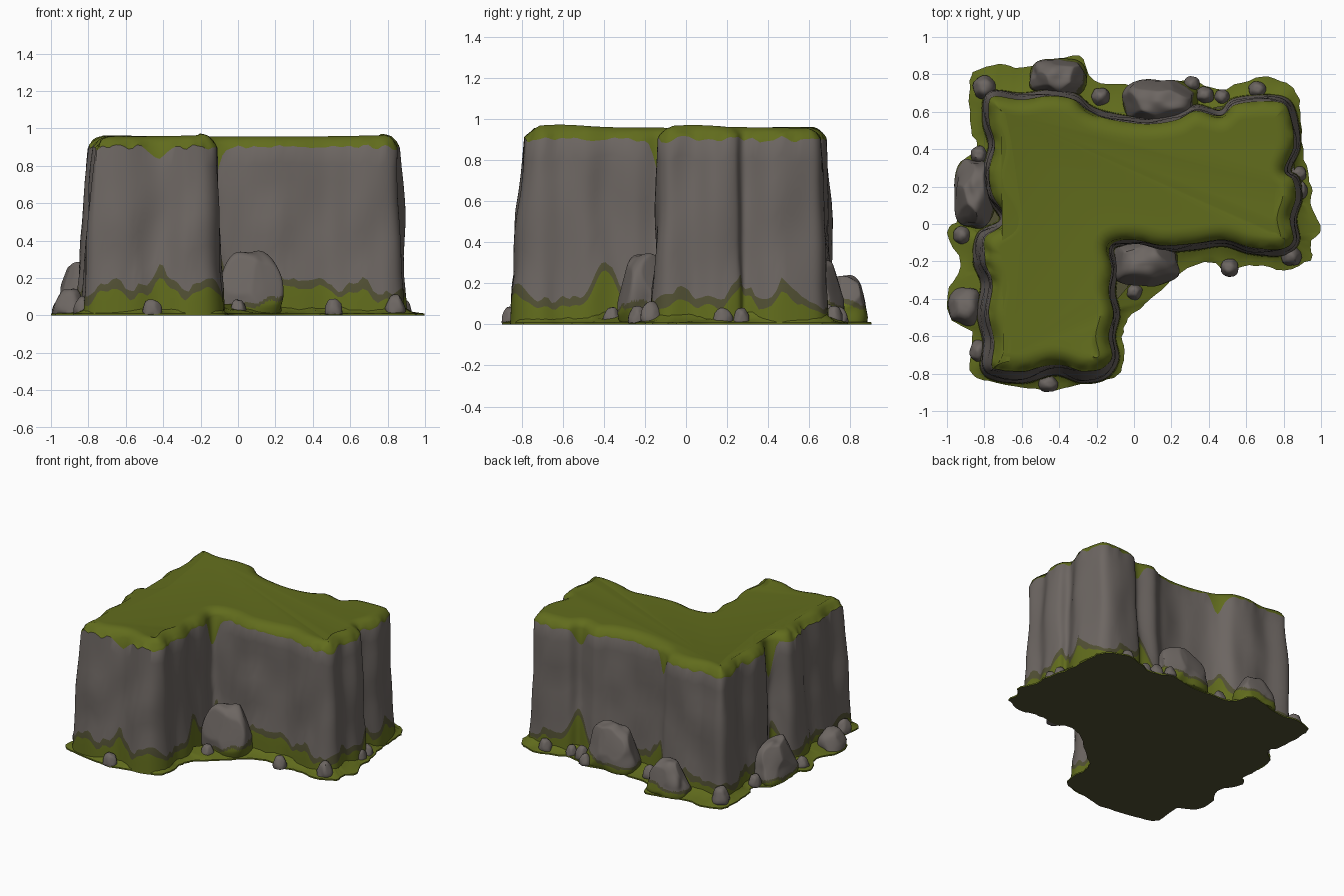
import bpy, bmesh, math, random
from mathutils import Vector, noise

if "Cube" in bpy.data.objects:
    bpy.data.objects.remove(bpy.data.objects["Cube"])

random.seed(4)


def material(name, rgb):
    m = bpy.data.materials.new(name)
    m.diffuse_color = (*rgb, 1)
    m.use_nodes = True
    m.node_tree.nodes["Principled BSDF"].inputs["Base Color"].default_value = m.diffuse_color
    return m


ROCK = material("grey rock", (0.152, 0.133, 0.122))
GRASS = material("grass green", (0.120, 0.150, 0.012))
MOSS = material("dark moss", (0.083, 0.080, 0.034))

# Plan outlines, counter-clockwise: the cliff wall and the grassy foot around it
CLIFF = [(-.80, -.77), (-.73, -.82), (-.58, -.83), (-.42, -.79), (-.28, -.83), (-.16, -.81),
         (-.10, -.72), (-.12, -.60), (-.095, -.48), (-.12, -.36), (-.105, -.24), (-.12, -.12),
         (.0, -.10), (.15, -.13), (.32, -.12), (.48, -.10), (.62, -.14), (.79, -.15),
         (.865, -.09), (.85, .03), (.88, .14), (.865, .24), (.82, .29), (.87, .42),
         (.85, .58), (.80, .66), (.66, .67), (.53, .65), (.46, .59), (.33, .62), (.22, .57),
         (.07, .55), (-.10, .57), (-.23, .61), (-.32, .68), (-.45, .70), (-.60, .68),
         (-.77, .69), (-.79, .55), (-.76, .42), (-.79, .28), (-.77, .15), (-.70, .02),
         (-.82, -.06), (-.84, -.20), (-.80, -.32), (-.82, -.48), (-.79, -.63)]
FOOT = [(-1., -.04), (-.93, -.22), (-1., -.38), (-.98, -.51), (-.87, -.58), (-.88, -.78),
        (-.77, -.84), (-.6, -.87), (-.45, -.89), (-.3, -.86), (-.1, -.82), (-.05, -.7),
        (-.06, -.6), (-.03, -.5), (.1, -.4), (.2, -.3), (.38, -.2), (.5, -.24), (.65, -.22),
        (.8, -.25), (.94, -.19), (.94, -.1), (1., -.03), (.94, .1), (.95, .2), (.91, .35),
        (.89, .55), (.87, .7), (.75, .78), (.62, .77), (.45, .72), (.3, .77), (.1, .73),
        (-.05, .75), (-.22, .77), (-.29, .9), (-.45, .87), (-.6, .83), (-.72, .85),
        (-.86, .81), (-.88, .7), (-.87, .5), (-.84, .4), (-.93, .32), (-.95, .15), (-.94, .02)]
# Places where grass climbs the wall: x, y, height
CLIMB = [(-.12, -.40, .18), (-.12, -.12, .1), (.84, .27, .09), (.86, .48, .04), (-.42, -.79, .04),
         (-.72, -.82, .03), (-.15, -.81, .04), (.45, -.10, .07), (.24, -.13, .07),
         (-.7, .02, .22), (.46, .6, .17), (-.23, .61, .17)]
# Places where grass hangs over the rim: x, y, depth
HANG = [(-.42, -.79, .08), (-.12, -.12, .2), (-.7, .02, .25), (-.23, .61, .14), (.46, .6, .12)]
# Raised corners of the plateau
LIFT = [(-.17, -.62, .016), (.80, .03, .014), (-.7, .6, .006)]


def spline(points, steps):
    """Closed Catmull-Rom curve through the points."""
    p = [Vector(q) for q in points]
    n, out = len(p), []
    for i in range(n):
        a, b, c, d = p[i - 1], p[i], p[(i + 1) % n], p[(i + 2) % n]
        for k in range(steps):
            t = k / steps
            out.append(.5 * (2 * b + (c - a) * t + (2 * a - 5 * b + 4 * c - d) * t * t
                             + (3 * b - a - 3 * c + d) * t ** 3))
    return out


def outward(loop, reach):
    """Smoothed outward directions of a counter-clockwise loop."""
    n, out = len(loop), []
    for i in range(n):
        d = loop[(i + reach) % n] - loop[i - reach]
        out.append(Vector((d.y, -d.x)).normalized())
    return out


def bumps(p, spots, width):
    return sum(h * math.exp(-((p.x - x) ** 2 + (p.y - y) ** 2) / width ** 2) for x, y, h in spots)


def finish(name, bm, mats, angle):
    bmesh.ops.recalc_face_normals(bm, faces=bm.faces)
    me = bpy.data.meshes.new(name)
    bm.to_mesh(me)
    bm.free()
    for m in mats:
        me.materials.append(m)
    me.shade_smooth()
    me.set_sharp_from_angle(angle=math.radians(angle))
    ob = bpy.data.objects.new(name, me)
    bpy.context.collection.objects.link(ob)
    return ob


def bridge(bm, lower, upper, index):
    n = len(lower)
    for i in range(n):
        j = (i + 1) % n
        f = bm.faces.new((lower[i], lower[j], upper[j], upper[i]))
        f.material_index = index


def ramp(v):
    return max(0, min(1, v))


# Cliff: each column has its own grass, moss and rim heights, so colour edges are clean
wall = spline(CLIFF, 7)
normals = outward(wall, 6)
columns = []
for p, d in zip(wall, normals):
    n1 = noise.noise(Vector((p.x * 7, p.y * 7, 1)))
    n2 = noise.noise(Vector((p.x * 16, p.y * 16, 5)))
    grass = max(.045, .085 + .02 * max(0, -d.y) + .05 * n1 + .05 * n2 + bumps(p, CLIMB, .07))
    moss = grass + .035 + .05 * abs(n2) + .02 * n1
    rim = .9 + .03 * n2 - bumps(p, HANG, .04)
    top = .957 + bumps(p, LIFT, .2)
    # The front and left of the near arm lean back more than the other walls
    lean = .035 * max(-d.x * ramp((.02 - p.y) / .15) * ramp(-p.x * 2),
                      -d.y * ramp((-.6 - p.y) / .15), 0)
    col = [(0, .025), (grass * .6, .022), (grass, .02), (moss, .016)]
    for k in range(1, 9):
        z = moss + (rim - moss) * k / 8
        relief = .03 * noise.noise(Vector((p.x * 5, p.y * 5, z * 3)))
        col.append((z, .016 - .034 * z - lean * z * z + relief * math.sin(math.pi * k / 8)))
    col += [(max(rim + .012, .908 + .012 * n2), -.022 - lean), (.935, -.036 - lean),
            (top - .008, -.06 - lean), (top, -.085 - lean), (.957, -.105 - lean)]
    columns.append([(p.x + d.x * o, p.y + d.y * o, z) for z, o in col])

bm = bmesh.new()
rings = [[bm.verts.new(c[k]) for c in columns] for k in range(len(columns[0]))]
for k in range(len(rings) - 1):
    bridge(bm, rings[k], rings[k + 1], 1 if k < 2 or k > 10 else 2 if k == 2 else 0)
bm.faces.new(rings[-1]).material_index = 1
finish("cliff", bm, [ROCK, GRASS, MOSS], 40)

# Grassy foot: ragged thin edge rising gently to the wall, dark and flat underneath
edge = spline(FOOT, 4)
edge = [p + Vector((random.uniform(-.007, .007), random.uniform(-.007, .007))) for p in edge]
edge = [Vector((max(-1, min(1, p.x)), max(-.9, min(.905, p.y)))) for p in edge]
bm = bmesh.new()
foot_rings = [[], [], [], [], []]
for p in edge:
    near = min(wall, key=lambda w: (w - p).length_squared)
    for ring, t, z in zip(foot_rings, (0, 0, .35, .75, 1.05), (0, .010, .018, .035, .06)):
        q = p.lerp(near, t)
        if 0 < t < 1:
            z += .018 * noise.noise(Vector((q.x * 14, q.y * 14, 3)))
        ring.append(bm.verts.new((q.x, q.y, max(z, 0))))
for lower, upper in zip(foot_rings, foot_rings[1:]):
    bridge(bm, lower, upper, 0)
bm.faces.new(foot_rings[0][::-1]).material_index = 1
finish("grassy_foot", bm, [GRASS, MOSS], 35)

# Boulders: x, y, half width, half depth, height
BOULDERS = [(.06, -.2, .185, .14, .34), (.14, .65, .19, .125, .31), (-.40, .78, .15, .105, .23),
            (-.85, .16, .11, .18, .28), (-.90, -.44, .09, .1, .14)]
PEBBLES = [(0, -.36, .045, .045, .085), (.51, -.235, .05, .05, .09), (.84, -.17, .055, .055, .11),
           (-.46, -.855, .055, .045, .085), (-.83, -.68, .05, .06, .10), (-.92, -.06, .045, .05, .08),
           (-.80, .73, .06, .065, .13), (-.18, .68, .05, .05, .1), (.31, .75, .045, .04, .08),
           (.38, .69, .05, .045, .1), (.47, .68, .04, .04, .08), (.66, .72, .05, .045, .09),
           (.88, .27, .045, .04, .08), (.89, .18, .04, .05, .08), (-.83, .37, .045, .05, .09),
           (.02, .67, .045, .05, .09)]


def rock(name, x, y, rx, ry, h, boxy):
    bm = bmesh.new()
    bmesh.ops.create_icosphere(bm, subdivisions=5 if h > .2 else 3, radius=1)
    seed = Vector((x * 9, y * 9, h * 9))
    # Random flats chipped off the sides
    chips = [Vector((math.cos(a), math.sin(a), random.uniform(.1, .5))).normalized()
             for a in (random.uniform(0, 1) + i * 1.26 for i in range(5))]
    for v in bm.verts:
        c = v.co.copy()
        c /= sum(abs(a) ** boxy for a in c) ** (1 / boxy)
        c *= 1 + .16 * noise.noise(v.co * 1.4 + seed)
        for n in chips:
            c -= n * .8 * max(0, c.dot(n) - .9)
        taper = 1 - .18 * c.z
        v.co = (x + c.x * rx * taper * .95, y + c.y * ry * taper * .95,
                max(.004, h * (.4 + .6 * c.z)))
    # Moss and grass gather low on the big boulders, higher on one flank
    if h > .2:
        for f in bm.faces:
            c = f.calc_center_median()
            z = c.z - .05 * noise.noise(c * 10) - .06 * max(0, (c.x - x) / rx)
            f.material_index = 1 if z < .03 else 2 if z < .055 else 0
    finish(name, bm, [ROCK, GRASS, MOSS], 40)


for i, b in enumerate(BOULDERS):
    rock(f"boulder_{i + 1}", *b, 2.8)
for i, b in enumerate(PEBBLES):
    rock(f"small_stone_{i + 1}", *b, 2.3)
